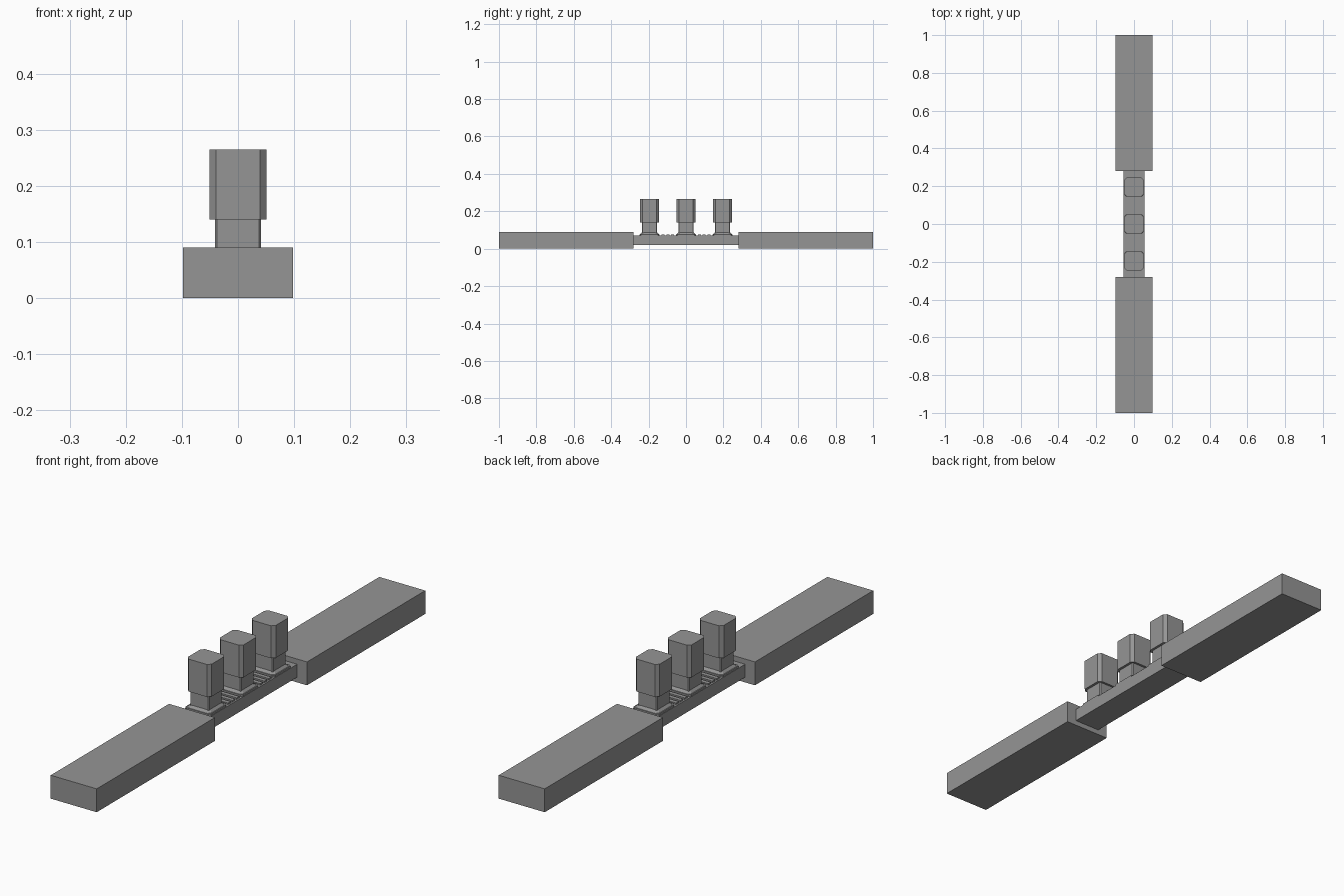
import bpy, bmesh

default = bpy.data.objects.get("Cube")
if default:
    bpy.data.objects.remove(default, do_unlink=True)

grey = bpy.data.materials.new("mid grey")
grey.use_nodes = True
colour = (0.3, 0.3, 0.3, 1)
grey.diffuse_color = colour
grey.node_tree.nodes["Principled BSDF"].inputs["Base Color"].default_value = colour


def box(name, half_x, y0, y1, z0, z1, corner=0, taper=1):
    """Box centred on x, with optional chamfered upright edges and narrowed top."""
    bm = bmesh.new()
    bmesh.ops.create_cube(bm, size=1)
    mid = (y0 + y1) / 2
    for v in bm.verts:
        top = v.co.z > 0
        s = taper if top else 1
        v.co = (v.co.x * 2 * half_x * s, mid + v.co.y * (y1 - y0) * s, z1 if top else z0)
    if corner:
        upright = [e for e in bm.edges
                   if abs(e.verts[0].co.z - e.verts[1].co.z) > (z1 - z0) / 2]
        bmesh.ops.bevel(bm, geom=upright, offset=corner, segments=1, affect='EDGES')
    mesh = bpy.data.meshes.new(name)
    bm.to_mesh(mesh)
    bm.free()
    mesh.materials.append(grey)
    obj = bpy.data.objects.new(name, mesh)
    bpy.context.collection.objects.link(obj)
    return obj


# Large end blocks and the narrow bridge joining them
box("front_block", 0.098, -1, -0.28, 0, 0.09)
box("back_block", 0.098, 0.28, 1, 0, 0.09)
box("bridge", 0.056, -0.28, 0.28, 0.02, 0.07)

# Three posts, each with a flared foot, a neck and a chamfered head
spacing = 0.195
for i, label in enumerate(("front", "middle", "back")):
    y = (i - 1) * spacing
    box(label + "_foot", 0.054, y - 0.054, y + 0.054, 0.07, 0.077, 0.008)
    box(label + "_flare", 0.05, y - 0.05, y + 0.05, 0.077, 0.086, 0.008, 0.82)
    box(label + "_neck", 0.041, y - 0.041, y + 0.041, 0.07, 0.14, 0.004)
    box(label + "_head", 0.051, y - 0.05, y + 0.05, 0.14, 0.265, 0.012)

# Low cross ribs in the gaps between posts
for gap in (-0.5, 0.5):
    for step in (-1, 0, 1):
        y = gap * spacing + step * 0.026
        box("cross_rib", 0.05, y - 0.008, y + 0.008, 0.07, 0.076)
